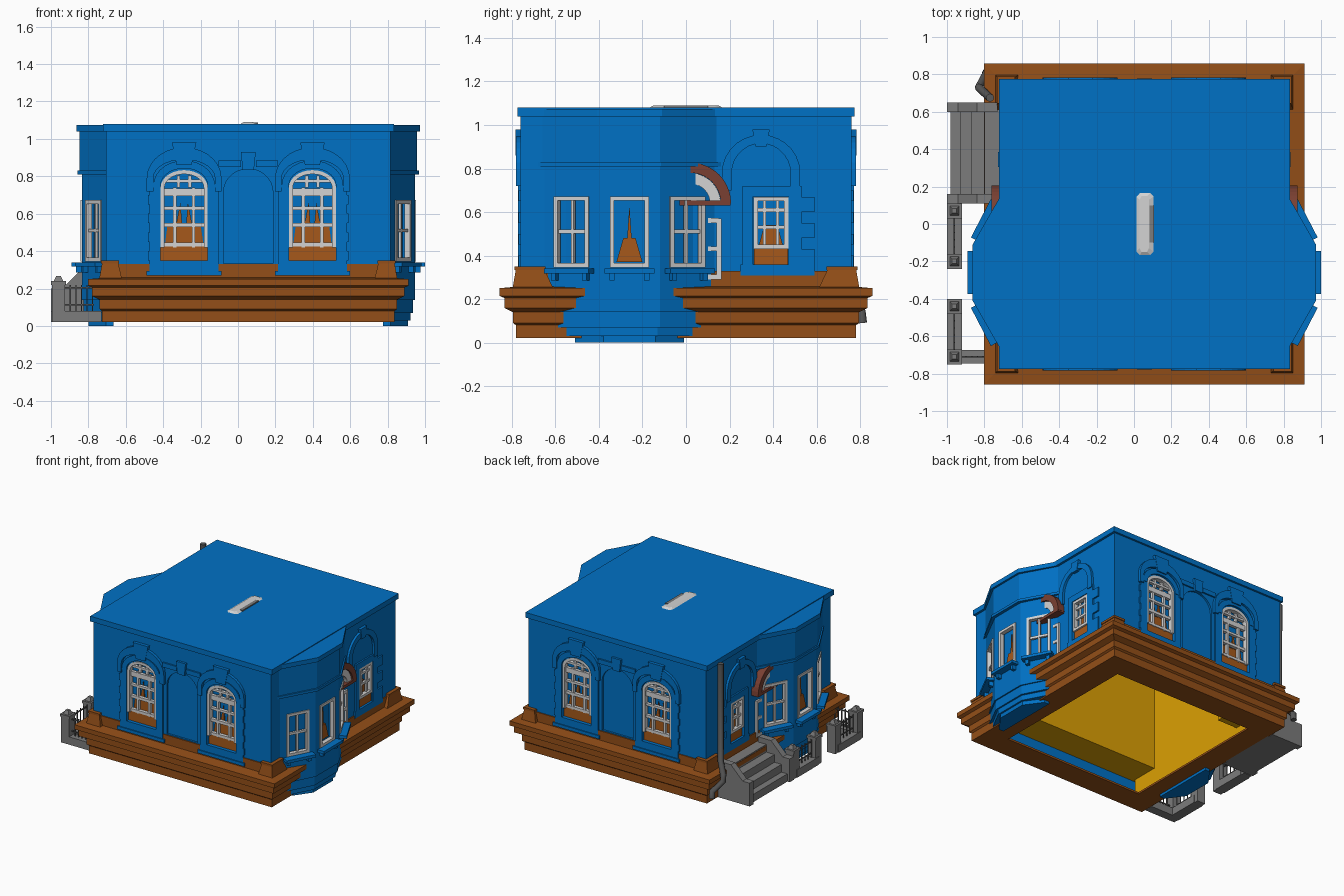
import bpy, bmesh, math
from mathutils import Matrix, Vector

if "Cube" in bpy.data.objects:
    bpy.data.objects.remove(bpy.data.objects["Cube"])


def material(name, rgb):
    lin = [(c / 255 / 12.92) if c < 11 else ((c / 255 + 0.055) / 1.055) ** 2.4 for c in rgb]
    m = bpy.data.materials.new(name)
    m.use_nodes = True
    m.diffuse_color = (*lin, 1)
    m.node_tree.nodes["Principled BSDF"].inputs["Base Color"].default_value = (*lin, 1)
    return m


BLUE = material("blue", (0, 113, 197))
BROWN = material("brown", (148, 79, 24))
CURTAIN = material("orange_brown", (166, 89, 27))
WHITE = material("off_white", (212, 212, 212))
GREY = material("stone_grey", (124, 124, 124))
DARK = material("dark_grey", (88, 88, 88))
REDDISH = material("red_brown", (122, 64, 50))
YELLOW = material("yellow", (220, 160, 4))

parts = {}
FLAT = Matrix.Identity(4)
HOUSE = Matrix.Translation((0.055, 0, 0))
MIRROR = HOUSE @ Matrix.Scale(-1, 4, (1, 0, 0))


def part(name, mat):
    return parts.setdefault(name, (bmesh.new(), mat))[0]


def frame(base, origin, u, w):
    """Wall frame: u along the wall, z up, w outward."""
    m = Matrix.Identity(4)
    for i, v in enumerate((Vector(u).normalized(), Vector((0, 0, 1)), Vector(w).normalized(), Vector(origin))):
        m.col[i][:3] = v
    return base @ m


def prism(name, mat, pts, w0, w1, M=HOUSE, taper=None):
    bm = part(name, mat)
    lo = [bm.verts.new(M @ Vector((u, v, w0))) for u, v in pts]
    hi = [bm.verts.new(M @ Vector((u, v, w1))) for u, v in (taper or pts)]
    faces = [bm.faces.new(lo), bm.faces.new(hi)]
    n = len(pts)
    faces += [bm.faces.new((lo[i], lo[(i + 1) % n], hi[(i + 1) % n], hi[i])) for i in range(n)]
    bmesh.ops.recalc_face_normals(bm, faces=faces)


def rect(u0, u1, v0, v1):
    return [(u0, v0), (u1, v0), (u1, v1), (u0, v1)]


def box(name, mat, u0, u1, v0, v1, w0, w1, M=HOUSE):
    prism(name, mat, rect(u0, u1, v0, v1), w0, w1, M)


def arch(c, hw, z0, zs, rise, n=14):
    top = [(c + hw * math.cos(math.pi * i / n), zs + rise * math.sin(math.pi * i / n)) for i in range(n + 1)]
    return [(c - hw, z0), (c + hw, z0)] + top


def arch_band(c, hi, ho, z0, zs, ri, ro):
    return arch(c, ho, z0, zs, ro)[1:] + [(c - ho, z0)] + [(c - hi, z0)] + arch(c, hi, z0, zs, ri)[:1:-1] + [(c + hi, z0)]


def square_sweep(name, mat, profile):
    """Carry a (radius, height) profile around a square."""
    bm = part(name, mat)
    rings = [[bm.verts.new(HOUSE @ Vector((sx * r, sy * r, z))) for sx, sy in ((1, 1), (-1, 1), (-1, -1), (1, -1))]
             for r, z in profile]
    for a, b in zip(rings, rings[1:] + rings[:1]):
        for i in range(4):
            bm.faces.new((a[i], a[(i + 1) % 4], b[(i + 1) % 4], b[i]))
    bmesh.ops.recalc_face_normals(bm, faces=bm.faces[:])


def sash(M, c, hw, z0, z1, bars, rails):
    """White rectangular window set in a recess."""
    t = 0.02
    for z in (z0, z1 - t):
        box("window_frames", WHITE, c - hw, c + hw, z, z + t, -0.025, 0.008, M)
    for u in (c - hw, c + hw - t):
        box("window_frames", WHITE, u, u + t, z0, z1, -0.025, 0.008, M)
    for b in bars:
        box("window_frames", WHITE, c + b - 0.007, c + b + 0.007, z0, z1, -0.022, -0.006, M)
    for r in rails:
        box("window_frames", WHITE, c - hw, c + hw, r - 0.009, r + 0.009, -0.022, -0.004, M)


# Plinth with a thin floor ring, hollow walls, roof and inner lining
square_sweep("plinth", BROWN, [(0.6, 0.02), (0.782, 0.02), (0.782, 0.08), (0.795, 0.09), (0.795, 0.14), (0.835, 0.16),
                               (0.835, 0.205), (0.857, 0.215), (0.857, 0.25), (0.768, 0.258), (0.768, 0.33),
                               (0.74, 0.33), (0.74, 0.035), (0.6, 0.035)])
square_sweep("walls", BLUE, [(0.69, 0.06), (0.76, 0.06), (0.76, 1.045), (0.69, 1.045)])
box("roof", BLUE, -0.778, 0.778, -0.775, 0.775, 1.04, 1.08)
box("inner_lining", YELLOW, -0.66, 0.55, -0.685, -0.45, 0.17, 1.03)
box("inner_lining", YELLOW, -0.62, -0.45, 0.45, 0.62, 0.1, 0.3)
for a in range(1, 4):
    box("inner_lining", YELLOW, -0.66, 0.66, -0.685, -0.62, 0.05, 1.03, HOUSE @ Matrix.Rotation(a * math.pi / 2, 4, "Z"))

# Front and back: two arched windows around a blind niche
for sgn in (1, -1):
    M = frame(HOUSE, (0, -0.76 * sgn, 0), (sgn, 0, 0), (0, -sgn, 0))
    for s in (-1, 1):
        c = s * 0.343
        prism("wall_cutter", BLUE, arch(c, 0.126, 0.35, 0.74, 0.093), -0.05, 0.1, M)
        prism("window_frames", WHITE, arch_band(c, 0.105, 0.126, 0.42, 0.74, 0.072, 0.093), -0.035, 0.005, M)
        box("window_panels", CURTAIN, c - 0.126, c + 0.126, 0.35, 0.425, -0.049, -0.015, M)
        for b, z0, z1 in ((0.05, 0.42, 0.74), (0.03, 0.74, 0.805)):
            for k in (-b, b):
                box("window_frames", WHITE, c + k - 0.009, c + k + 0.009, z0, z1, -0.035, -0.012, M)
        for z, t in ((0.435, 0.01), (0.54, 0.011), (0.63, 0.009), (0.715, 0.019), (0.775, 0.008)):
            box("window_frames", WHITE, c - 0.105, c + 0.105, z - t, z + t, -0.035, -0.01, M)
        # Drawn curtains
        prism("curtains", CURTAIN, [(c - 0.105, 0.42), (c + 0.105, 0.42), (c + 0.09, 0.53), (c - 0.09, 0.53)], -0.049, -0.042, M)
        for k in (-1, 1):
            prism("curtains", CURTAIN, [(c + k * 0.01, 0.53), (c + k * 0.045, 0.53), (c + k * 0.02, 0.66)], -0.049, -0.04, M)
            box("window_surrounds", BLUE, c + k * 0.155 - 0.029, c + k * 0.155 + 0.029, 0.28, 0.75, 0, 0.012, M)
        for z in (0.35, 0.45, 0.55, 0.65):
            box("window_surrounds", BLUE, c + s * 0.178, c + s * 0.192, z, z + 0.05, 0, 0.01, M)
        prism("window_surrounds", BLUE, arch_band(c, 0.126, 0.165, 0.74, 0.75, 0.093, 0.135), 0, 0.015, M)
        prism("window_hoods", BLUE, arch_band(c, 0.165, 0.2, 0.72, 0.79, 0.1, 0.165), 0, 0.022, M)
        prism("window_hoods", BLUE, [(c - 0.04, 0.86), (c + 0.04, 0.86), (c + 0.065, 0.98), (c - 0.065, 0.98)], 0, 0.024, M)
        box("window_sills", BLUE, c - 0.2, c + 0.2, 0.27, 0.295, 0, 0.02, M)
        box("window_sills", BLUE, c - 0.13, c + 0.13, 0.295, 0.35, 0, 0.012, M)
        box("niche_trim", BLUE, s * 0.1 - 0.06, s * 0.1 + 0.06, 0.85, 0.885, 0, 0.012, M)
    prism("wall_cutter", BLUE, arch(0, 0.132, 0.335, 0.715, 0.125), -0.015, 0.1, M)
    prism("niche_trim", BLUE, [(-0.03, 0.835), (0.03, 0.835), (0.04, 0.93), (-0.04, 0.93)], 0, 0.018, M)

BAY_Y = -0.26


def bay(name, x, flat, half, z0, z1, H):
    a, b, c, d = BAY_Y - half, BAY_Y - flat, BAY_Y + flat, BAY_Y + half
    prism(name, BLUE, [(0.72, a), (0.76, a), (x, b), (x, c), (0.76, d), (0.72, d)], z0, z1, H)


# Both sides: pedestals, bay, arched side window and canopy
for H in (HOUSE, MIRROR):
    for s in (1, -1):
        P = H @ Matrix.Scale(s, 4, (0, 1, 0))
        prism("corner_pedestals", BROWN, rect(0.675, 0.797, 0.61, 0.797), 0.25, 0.335, P, rect(0.695, 0.782, 0.65, 0.782))
        box("corner_pedestals", BROWN, 0.69, 0.788, 0.645, 0.788, 0.333, 0.35, P)
    bay("bay_walls", 0.89, 0.14, 0.39, 0.14, 0.83, H)
    for x, flat, half, z0, z1 in ((0.88, 0.14, 0.37, 0.07, 0.14), (0.868, 0.13, 0.33, 0.03, 0.07), (0.855, 0.12, 0.25, 0, 0.03)):
        bay("bay_footing", x, flat, half, z0, z1, H)
    bay("bay_upper", 0.903, 0.14, 0.4, 0.82, 1.045, H)
    bay("bay_moulding", 0.913, 0.145, 0.42, 0.81, 0.83, H)
    bay("bay_cornice", 0.918, 0.15, 0.425, 1.04, 1.074, H)
    for k in (-1, 0, 1):
        if k:
            M = frame(H, (0.825, BAY_Y + k * 0.265, 0), (-0.13 * k, 0.25, 0), (0.25, 0.13 * k, 0))
        else:
            M = frame(H, (0.89, BAY_Y, 0), (0, 1, 0), (1, 0, 0))
            prism("curtains", CURTAIN, [(-0.06, 0.37), (0.06, 0.37), (0.028, 0.48), (-0.028, 0.48)], -0.044, -0.03, M)
            prism("curtains", CURTAIN, [(-0.01, 0.48), (0.01, 0.48), (0, 0.63)], -0.044, -0.035, M)
        box("bay_cutter", BLUE, -0.088, 0.088, 0.35, 0.67, -0.045, 0.1, M)
        sash(M, 0, 0.09, 0.345, 0.672, [0] if k else [], [0.51] if k else [])
        box("bay_sills", BLUE, -0.115, 0.115, 0.318, 0.34, -0.01, 0.055, M)
        for b in (-0.08, 0.08):
            box("bay_sills", BLUE, b - 0.012, b + 0.012, 0.285, 0.32, -0.01, 0.03, M)
    # Side arch and sash window
    M = frame(H, (0.76, 0, 0), (0, 1, 0), (1, 0, 0))
    box("wall_cutter", BLUE, 0.31, 0.47, 0.36, 0.67, -0.05, 0.1, M)
    sash(M, 0.39, 0.08, 0.43, 0.67, [-0.03, 0.03], [0.53, 0.61])
    box("window_panels", CURTAIN, 0.312, 0.468, 0.36, 0.432, -0.049, -0.005, M)
    prism("curtains", CURTAIN, [(0.33, 0.43), (0.45, 0.43), (0.42, 0.54), (0.36, 0.54)], -0.049, -0.03, M)
    prism("side_arch", BLUE, arch_band(0.345, 0.135, 0.18, 0.7, 0.78, 0.135, 0.175), 0, 0.018, M)
    prism("side_arch", BLUE, [(0.32, 0.9), (0.37, 0.9), (0.385, 0.98), (0.305, 0.98)], 0, 0.022, M)
    for u0, u1, z0, z1 in ((0.26, 0.308, 0.36, 0.72), (0.472, 0.53, 0.36, 0.72), (0.308, 0.472, 0.672, 0.72),
                           (0.53, 0.59, 0.36, 0.43), (0.53, 0.59, 0.48, 0.55), (0.53, 0.59, 0.6, 0.67), (0.25, 0.59, 0.308, 0.36)):
        box("side_surround", BLUE, u0, u1, z0, z1, 0, 0.012, M)
    # Narrow light beside the bay
    box("side_lights", WHITE, 0.14, 0.162, 0.29, 0.57, 0, 0.015, M)
    for z in (0.29, 0.42, 0.55):
        box("side_lights", WHITE, 0.09, 0.15, z, z + 0.022, 0, 0.015, M)
    # Curved canopy with a pale fan
    arc = [(math.cos(t * math.pi / 20), math.sin(t * math.pi / 20)) for t in range(11)]
    ring = lambda a, b: [(a * x + 0.02, 0.64 + a * y) for x, y in arc] + [(b * x + 0.02, 0.64 + b * y) for x, y in arc[::-1]]
    prism("canopies", REDDISH, ring(0.187, 0.14), 0, 0.058, M)
    box("canopies", REDDISH, -0.03, 0.205, 0.63, 0.652, 0, 0.058, M)
    prism("canopy_fans", WHITE, ring(0.139, 0.09), 0, 0.045, M)

# Roof vent, low and rounded, with a grey strip
prism("roof_vent", WHITE, [(0.01, -0.15), (0.03, -0.17), (0.09, -0.17), (0.11, -0.15), (0.11, 0.15), (0.09, 0.17), (0.03, 0.17), (0.01, 0.15)],
      1.078, 1.09, FLAT, [(0.03, -0.13), (0.04, -0.15), (0.07, -0.15), (0.08, -0.13), (0.08, 0.13), (0.07, 0.15), (0.04, 0.15), (0.03, 0.13)])
box("vent_strip", GREY, 0.082, 0.108, -0.1, 0.1, 1.08, 1.089, FLAT)

# Entrance steps between sloping cheek walls
for i, x in enumerate((-0.98, -0.93, -0.87, -0.8)):
    box("steps", GREY, x, -0.72, 0.15, 0.61, 0.02, 0.08 + 0.06 * i, FLAT)
for y in (0.11, 0.6):
    M = frame(FLAT, (0, y, 0), (1, 0, 0), (0, 1, 0))
    prism("step_cheeks", GREY, [(-1, 0.02), (-0.73, 0.02), (-0.73, 0.3), (-0.84, 0.3), (-0.94, 0.2), (-1, 0.2)], 0, 0.05, M)

# Fence: posts with caps, low walls and iron bars
for ya, yb in ((-0.2, 0.07), (-0.71, -0.44)):
    for y in (ya, yb):
        box("fence_posts", GREY, -0.995, -0.925, y - 0.035, y + 0.035, 0.02, 0.22, FLAT)
        box("fence_posts", GREY, -1, -0.92, y - 0.04, y + 0.04, 0.22, 0.24, FLAT)
        prism("post_caps", GREY, rect(-0.985, -0.935, y - 0.025, y + 0.025), 0.24, 0.268, FLAT,
              rect(-0.972, -0.948, y - 0.012, y + 0.012))
    box("fence_walls", GREY, -1, -0.92, ya, yb, 0.02, 0.08, FLAT)
    for z in (0.11, 0.2):
        box("fence_bars", DARK, -0.964, -0.956, ya, yb, z, z + 0.007, FLAT)
    for i in range(1, 7):
        y = ya + (yb - ya) * i / 7
        box("fence_bars", DARK, -0.963, -0.957, y - 0.003, y + 0.003, 0.08, 0.22, FLAT)
box("fence_walls", GREY, -0.93, -0.73, -0.745, -0.675, 0.02, 0.08, FLAT)
for z in (0.11, 0.2):
    box("fence_bars", DARK, -0.93, -0.77, -0.714, -0.706, z, z + 0.007, FLAT)
for i in range(5):
    box("fence_bars", DARK, -0.9 + 0.03 * i, -0.894 + 0.03 * i, -0.713, -0.707, 0.08, 0.22, FLAT)

# Drain pipe with an outlet bend
path = [(-0.77, 0.675, 1.075), (-0.77, 0.675, 0.32), (-0.83, 0.73, 0.25), (-0.83, 0.73, 0.2), (-0.79, 0.805, 0.14), (-0.79, 0.81, 0.09)]
curve = bpy.data.curves.new("drain_pipe", "CURVE")
curve.dimensions, curve.bevel_depth, curve.bevel_resolution, curve.use_fill_caps = "3D", 0.022, 2, True
spline = curve.splines.new("POLY")
spline.points.add(len(path) - 1)
for p, co in zip(spline.points, path):
    p.co = (*co, 1)
curve.materials.append(DARK)
bpy.context.collection.objects.link(bpy.data.objects.new("drain_pipe", curve))

# Turn the collected parts into objects, then cut the window recesses
objs = {}
for name, (bm, mat) in parts.items():
    me = bpy.data.meshes.new(name)
    bm.to_mesh(me)
    me.materials.append(mat)
    objs[name] = bpy.data.objects.new(name, me)
    bpy.context.collection.objects.link(objs[name])
for target, cut in (("walls", "wall_cutter"), ("bay_walls", "bay_cutter")):
    mod = objs[target].modifiers.new("recesses", "BOOLEAN")
    mod.operation, mod.solver, mod.object = "DIFFERENCE", "EXACT", objs[cut]
    bpy.context.view_layer.update()
    me = bpy.data.meshes.new_from_object(objs[target].evaluated_get(bpy.context.evaluated_depsgraph_get()))
    objs[target].modifiers.clear()
    objs[target].data = me
    bpy.data.objects.remove(objs[cut])
